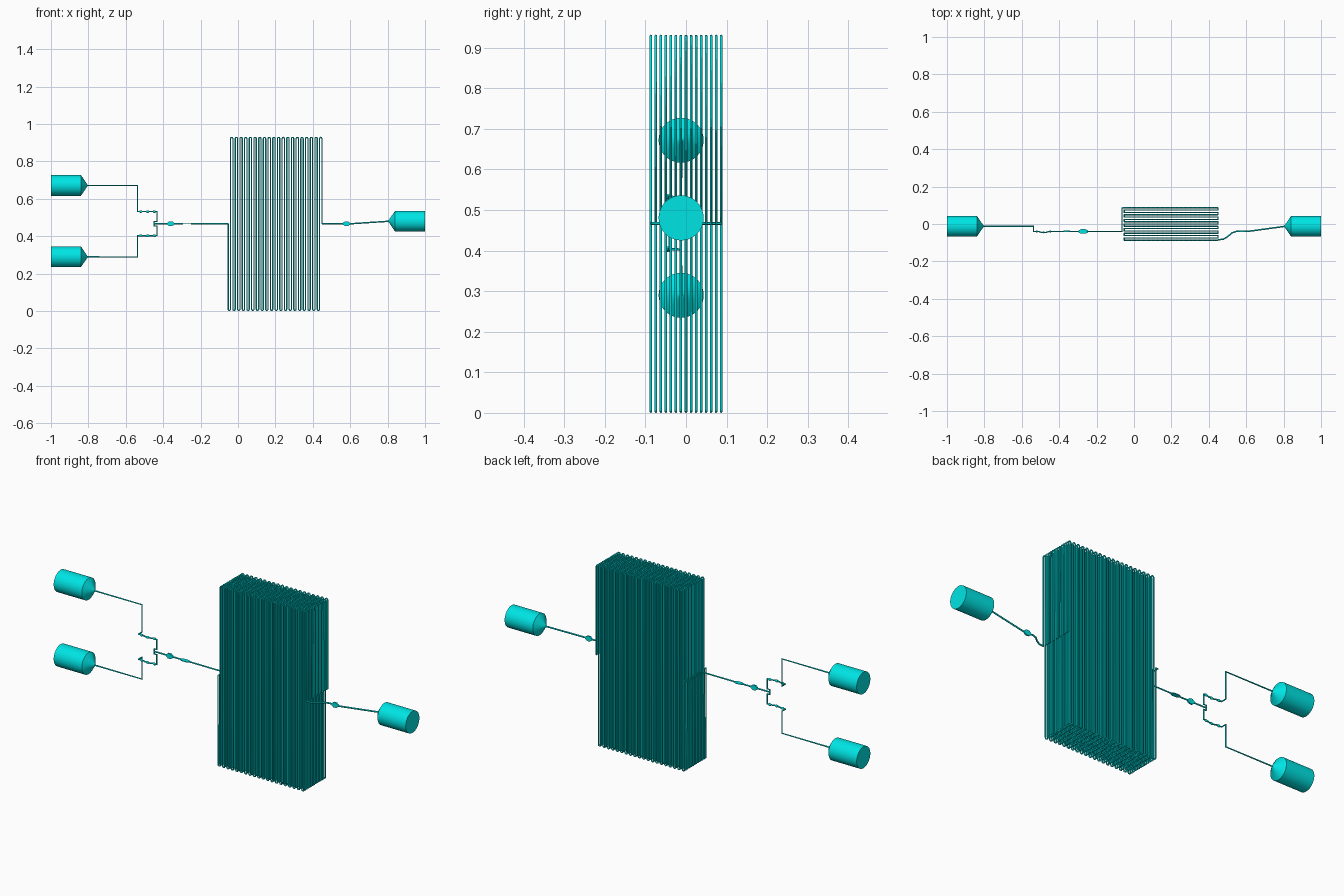
import bpy, bmesh, math
from mathutils import Vector

if "Cube" in bpy.data.objects:
    bpy.data.objects.remove(bpy.data.objects["Cube"])

teal = bpy.data.materials.new("teal")
teal.diffuse_color = (0.0, 0.78, 0.78, 1)
teal.use_nodes = True
teal.node_tree.nodes["Principled BSDF"].inputs["Base Color"].default_value = teal.diffuse_color


def finish(ob, angle=40):
    bpy.ops.object.select_all(action='DESELECT')
    ob.select_set(True)
    bpy.context.view_layer.objects.active = ob
    if ob.type == 'CURVE':
        bpy.ops.object.convert(target='MESH')
        ob = bpy.context.object
    ob.data.materials.clear()
    ob.data.materials.append(teal)
    bpy.ops.object.shade_smooth_by_angle(angle=math.radians(angle))
    return ob


def tube(name, pts, r, res=3):
    cu = bpy.data.curves.new(name, 'CURVE')
    cu.dimensions = '3D'
    cu.bevel_depth = r
    cu.bevel_resolution = res
    cu.use_fill_caps = True
    sp = cu.splines.new('POLY')
    sp.points.add(len(pts) - 1)
    for p, c in zip(sp.points, pts):
        p.co = (*c, 1)
    ob = bpy.data.objects.new(name, cu)
    bpy.context.collection.objects.link(ob)
    return finish(ob)


def lathe_x(name, profile, centre, seg=40):
    # profile of (x, radius) turned about the x axis
    bm = bmesh.new()
    rings = []
    for x, r in profile:
        rings.append([bm.verts.new((x, centre[0] + r * math.cos(2 * math.pi * i / seg),
                                    centre[1] + r * math.sin(2 * math.pi * i / seg)))
                      for i in range(seg)])
    for a, b in zip(rings, rings[1:]):
        for i in range(seg):
            j = (i + 1) % seg
            bm.faces.new((a[i], a[j], b[j], b[i]))
    bm.faces.new(rings[0])
    bm.faces.new(rings[-1])
    bmesh.ops.recalc_face_normals(bm, faces=bm.faces)
    me = bpy.data.meshes.new(name)
    bm.to_mesh(me)
    bm.free()
    ob = bpy.data.objects.new(name, me)
    bpy.context.collection.objects.link(ob)
    return finish(ob, 25)


def bead(name, loc, size):
    bpy.ops.mesh.primitive_uv_sphere_add(segments=20, ring_count=12, radius=1, location=loc)
    ob = bpy.context.object
    ob.name = name
    ob.scale = size
    return finish(ob)


def chamber(name, loc, half_x, half_w, half_t, flat_axis):
    # flat eight-sided chamber, thin along flat_axis
    c = half_x * 0.45
    outline = [(-half_x, -half_w * .4), (-c, -half_w), (c, -half_w), (half_x, -half_w * .4),
               (half_x, half_w * .4), (c, half_w), (-c, half_w), (-half_x, half_w * .4)]
    bm = bmesh.new()
    place = (lambda u, v, t: (u, t, v)) if flat_axis == 'Y' else (lambda u, v, t: (u, v, t))
    f = bm.faces.new([bm.verts.new(Vector(loc) + Vector(place(u, v, -half_t))) for u, v in outline])
    ext = bmesh.ops.extrude_face_region(bm, geom=[f])['geom']
    bmesh.ops.translate(bm, vec=Vector(place(0, 0, 2 * half_t)),
                        verts=[g for g in ext if isinstance(g, bmesh.types.BMVert)])
    bmesh.ops.recalc_face_normals(bm, faces=bm.faces)
    me = bpy.data.meshes.new(name)
    bm.to_mesh(me)
    bm.free()
    ob = bpy.data.objects.new(name, me)
    bpy.context.collection.objects.link(ob)
    return finish(ob)


# Main serpentine: 15 layers of 41 columns, linked at mid height
R, COLS, LAYERS = 0.0033, 41, 15
X0, PITCH = -0.0525, 0.01253
Y0, YSTEP = 0.0867, 2 * 0.0867 / 14
ZB, ZT, MID = R, 0.932 - R, 0.467
h = PITCH / 2


def layer_points():
    pts = [(X0, MID)]
    for c in range(COLS - 1):
        x = X0 + c * PITCH + h
        s = -1 if c % 2 == 0 else 1
        z = ZB + h if s < 0 else ZT - h
        for k in range(5):
            a = math.pi * k / 4
            pts.append((x - h * math.cos(a), z + s * h * math.sin(a)))
    pts.append((X0 + (COLS - 1) * PITCH, MID))
    return pts


path = []
for k in range(LAYERS):
    layer = layer_points()
    if k % 2:
        layer.reverse()
    path += [(x, Y0 - k * YSTEP, z) for x, z in layer]
tube("serpentine_channel", path, R)

# Reservoirs with conical tips
YR, YF, F = -0.012, -0.04, 0.0042
inlet = [(-1, 0.0555), (-0.84, 0.0555), (-0.805, F)]
lathe_x("upper_inlet_reservoir", inlet, (YR, 0.672))
lathe_x("lower_inlet_reservoir", inlet, (YR, 0.29))
lathe_x("outlet_reservoir", [(-x, r) for x, r in inlet], (YR, 0.4805))

# Two inlet lines with beads, meeting at the junction
for name, z_res, z_run, s in (("upper", 0.672, 0.532, 1), ("lower", 0.29, 0.403, -1)):
    tube(name + "_inlet_line", [(-0.81, YR, z_res), (-0.537, YR, z_res), (-0.537, YR, z_run),
                                (-0.537, YF, z_run), (-0.51, YF, z_run), (-0.495, -0.045, z_run),
                                (-0.47, -0.045, z_run), (-0.455, YF, z_run), (-0.434, YF, z_run),
                                (-0.434, YF, MID + s * 0.013), (-0.448, YF, MID + s * 0.013),
                                (-0.448, YF, MID)], 0.0035)
    for x, y in ((-0.52, YF), (-0.483, -0.045), (-0.447, YF)):
        bead(name + "_inlet_bead", (x, y, z_run), (0.009, 0.0045, 0.007))

# Merged feed line through an upright and a flat chamber
tube("feed_line", [(-0.448, YF, MID), (-0.295, YF, MID)], 0.0038)
chamber("upright_chamber", (-0.36, YF, MID), 0.018, 0.013, 0.004, 'Y')
chamber("flat_chamber", (-0.272, YF, MID), 0.026, 0.012, 0.0015, 'Z')
tube("block_entry_line", [(-0.25, YF, MID), (-0.064, YF, MID), (-0.064, Y0, MID), (X0, Y0, MID)], 0.0036)

# Outlet line
XE = X0 + (COLS - 1) * PITCH
tube("outlet_line", [(XE, -Y0 + 0.002, MID), (0.478, -0.081, MID), (0.5, -0.068, MID),
                     (0.525, -0.047, MID), (0.545, YF, MID), (0.605, YF, MID), (0.81, YR, 0.4805)], 0.004)
chamber("outlet_chamber", (0.58, YF, MID), 0.018, 0.013, 0.004, 'Y')
